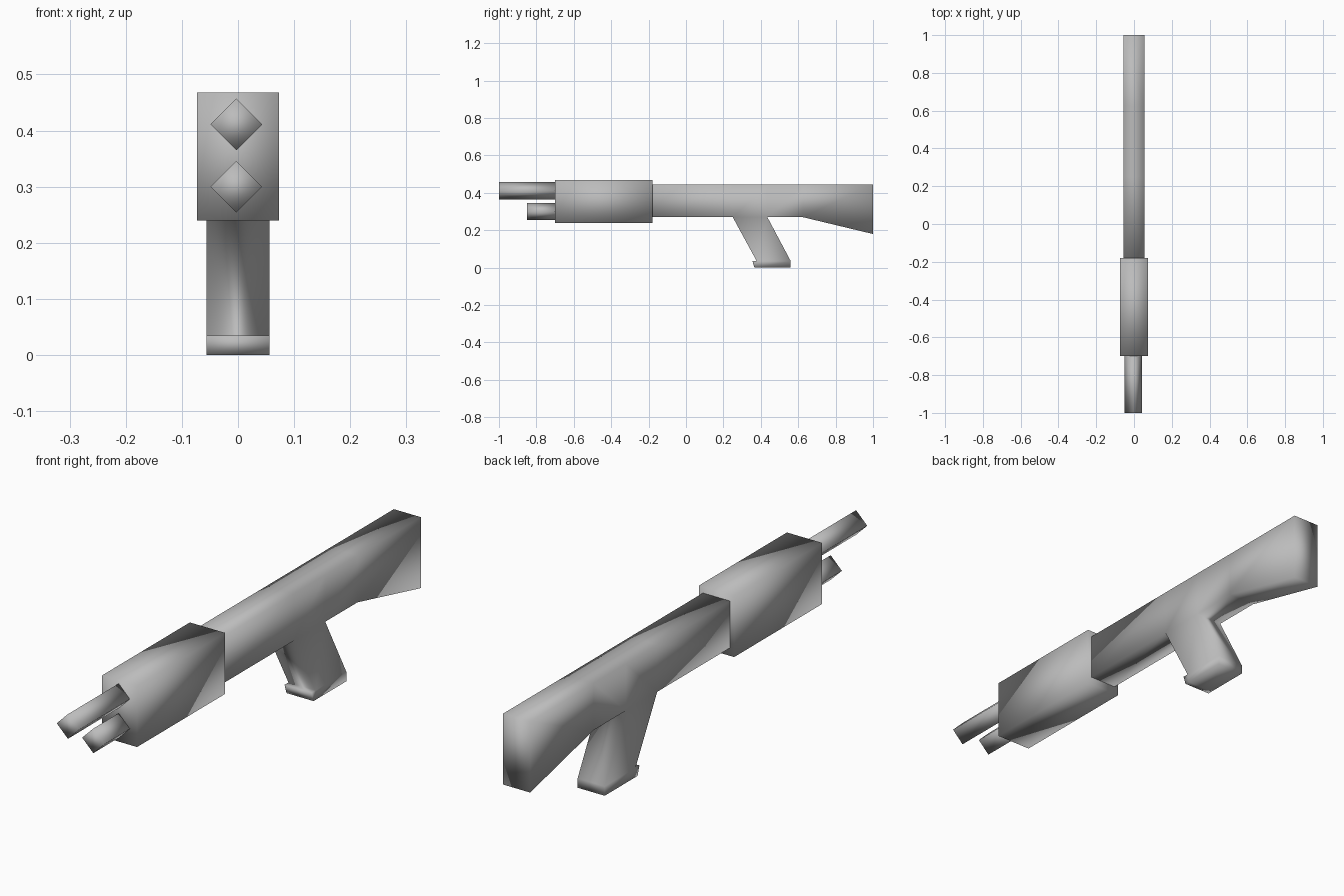
import bpy
import bmesh
import math

if "Cube" in bpy.data.objects:
    bpy.data.objects.remove(bpy.data.objects["Cube"], do_unlink=True)

grey = bpy.data.materials.new("plain_grey")
grey.use_nodes = True
COLOUR = (0.5, 0.5, 0.5, 1.0)
grey.diffuse_color = COLOUR
grey.node_tree.nodes["Principled BSDF"].inputs["Base Color"].default_value = COLOUR


def finish(name, bm):
    """Turn a bmesh into a smooth-shaded grey object."""
    bmesh.ops.recalc_face_normals(bm, faces=bm.faces[:])
    for face in bm.faces:
        face.smooth = True
    mesh = bpy.data.meshes.new(name)
    bm.to_mesh(mesh)
    bm.free()
    mesh.materials.append(grey)
    obj = bpy.data.objects.new(name, mesh)
    bpy.context.collection.objects.link(obj)
    return obj


def box(name, x, y0, y1, z0, z1):
    bm = bmesh.new()
    bmesh.ops.create_cube(bm, size=1)
    for v in bm.verts:
        v.co = (2 * x * v.co.x,
                (y0 + y1) / 2 + v.co.y * (y1 - y0),
                (z0 + z1) / 2 + v.co.z * (z1 - z0))
    return finish(name, bm)


def barrel(name, y0, y1, z):
    """Four-sided tube with its corners up, down, left and right."""
    bm = bmesh.new()
    bmesh.ops.create_cone(bm, cap_ends=True, segments=4, radius1=0.046,
                          radius2=0.046, depth=y1 - y0)
    for v in bm.verts:
        a, b, c = v.co
        v.co = (a - 0.003, (y0 + y1) / 2 + c, z + b)
    return finish(name, bm)


# Side profile of receiver, stock and grip, as (y, z) points
profile = {
    "front_top": (-0.19, 0.445), "front_low": (-0.19, 0.27),
    "grip_top_a": (0.25, 0.445), "grip_low_a": (0.25, 0.27),
    "grip_top_b": (0.435, 0.445), "grip_low_b": (0.435, 0.27),
    "wrist_top": (0.625, 0.445), "wrist_low": (0.625, 0.27),
    "butt_top": (1.0, 0.445), "butt_low": (1.0, 0.18),
    "heel_a": (0.378, 0.035), "heel_b": (0.56, 0.035),
    "toe": (0.355, 0.035), "toe_low": (0.366, 0.0),
    "base_a": (0.385, 0.0), "base_b": (0.56, 0.0),
}
panels = [
    ("front_low", "grip_low_a", "grip_top_a", "front_top"),
    ("grip_low_a", "grip_low_b", "grip_top_b", "grip_top_a"),
    ("grip_low_b", "wrist_low", "wrist_top", "grip_top_b"),
    ("wrist_low", "butt_low", "butt_top", "wrist_top"),
    ("heel_a", "heel_b", "grip_low_b", "grip_low_a"),
    ("base_a", "base_b", "heel_b", "heel_a"),
    ("toe_low", "base_a", "heel_a", "toe"),
]

# Stock, receiver and grip in one piece, extruded across the width
HALF = 0.056
bm = bmesh.new()
verts = {k: bm.verts.new((-HALF, y, z)) for k, (y, z) in profile.items()}
side = [bm.faces.new([verts[k] for k in panel]) for panel in panels]
moved = bmesh.ops.extrude_face_region(bm, geom=side, use_keep_orig=True)["geom"]
bmesh.ops.translate(bm, vec=(2 * HALF, 0, 0),
                    verts=[g for g in moved if isinstance(g, bmesh.types.BMVert)])
finish("stock_and_grip", bm)

# Fore-end block and the two barrels
box("fore_end", 0.073, -0.70, -0.18, 0.24, 0.468)
barrel("upper_barrel", -1.0, -0.69, 0.411)
barrel("lower_barrel", -0.85, -0.69, 0.30)
